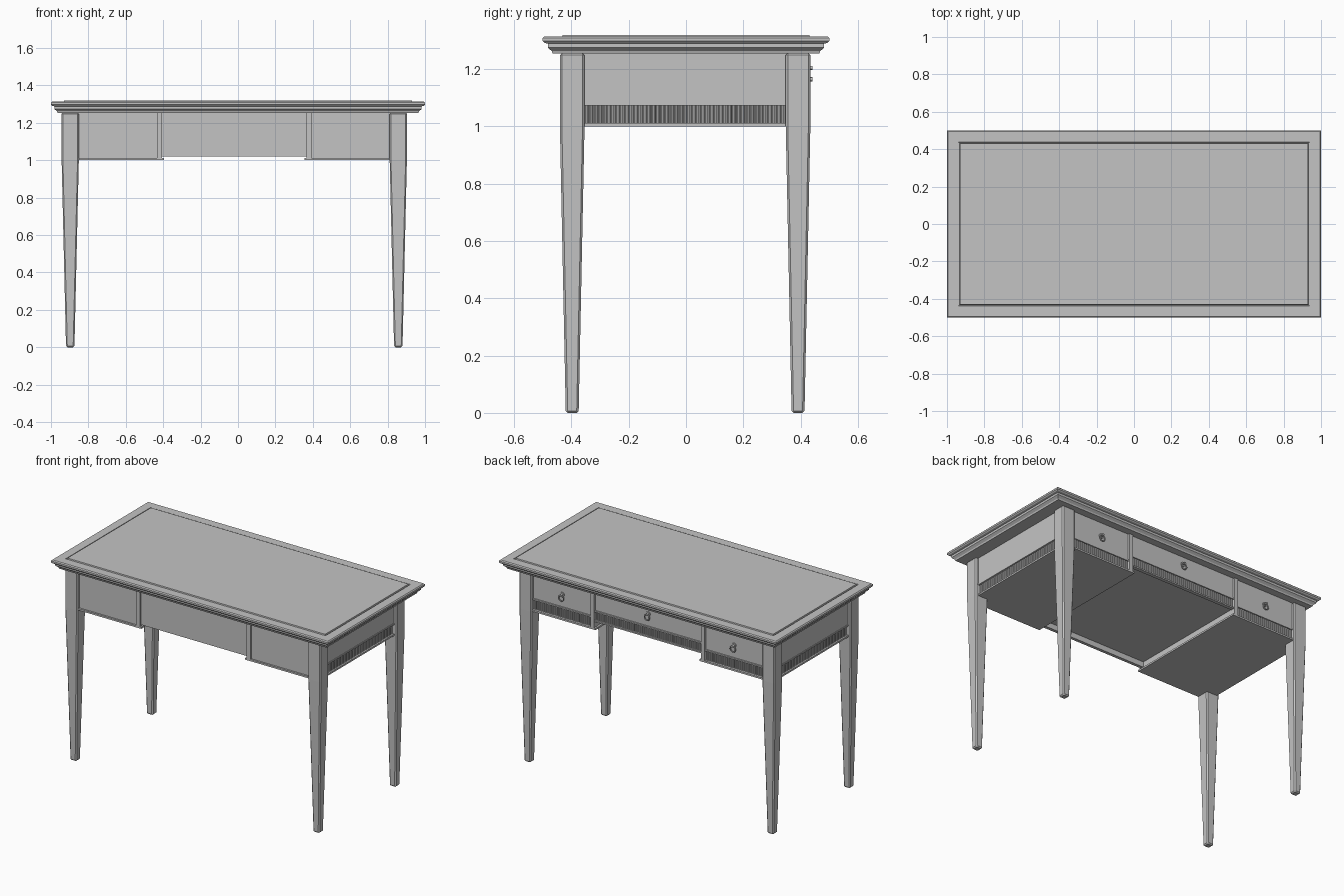
import bpy, bmesh, math
from mathutils import Matrix, Vector

cube = bpy.data.objects.get("Cube")
if cube:
    bpy.data.objects.remove(cube, do_unlink=True)

GREY = (0.55, 0.55, 0.55, 1)
mat = bpy.data.materials.new("plain grey")
mat.use_nodes = True
mat.diffuse_color = GREY
mat.node_tree.nodes["Principled BSDF"].inputs["Base Color"].default_value = GREY

# The frame below the top sits slightly off the centre of the top
OFFSET = Vector((-0.02, -0.003, 0))
TOP = 1.255


def finish(name, bm, offset=OFFSET):
    bmesh.ops.recalc_face_normals(bm, faces=bm.faces)
    me = bpy.data.meshes.new(name)
    bm.to_mesh(me)
    bm.free()
    me.materials.append(mat)
    ob = bpy.data.objects.new(name, me)
    ob.location = offset
    bpy.context.collection.objects.link(ob)
    return ob


def box(name, x0, x1, y0, y1, z0, z1):
    bm = bmesh.new()
    m = Matrix.Translation(((x0 + x1) / 2, (y0 + y1) / 2, (z0 + z1) / 2))
    m = m @ Matrix.Diagonal((abs(x1 - x0), abs(y1 - y0), z1 - z0, 1))
    bmesh.ops.create_cube(bm, size=1, matrix=m)
    return finish(name, bm)


def loft(name, rings, cx=0, cy=0, offset=OFFSET):
    """Skin stacked rectangles given as (half x, half y, z)."""
    bm = bmesh.new()
    loops = [[bm.verts.new((cx + sx * hx, cy + sy * hy, z))
              for sx, sy in ((-1, -1), (1, -1), (1, 1), (-1, 1))]
             for hx, hy, z in rings]
    for a, b in zip(loops, loops[1:]):
        for i in range(4):
            j = (i + 1) % 4
            bm.faces.new((a[i], a[j], b[j], b[i]))
    bm.faces.new(loops[0])
    bm.faces.new(loops[-1])
    return finish(name, bm, offset)


def reeding(name, start, end, z0, z1, pitch=0.0155, radius=0.0068):
    """Row of upright reeds between two points."""
    a, b = Vector(start), Vector(end)
    n = round((b - a).length / pitch)
    bm = bmesh.new()
    for i in range(n):
        p = a.lerp(b, (i + 0.5) / n)
        bmesh.ops.create_cone(bm, cap_ends=True, segments=8, radius1=radius,
                              radius2=radius, depth=z1 - z0,
                              matrix=Matrix.Translation((p.x, p.y, (z0 + z1) / 2)))
    finish(name, bm)


def pull(name, x, y, z):
    """Round plate, knob and hanging ring."""
    bm = bmesh.new()
    turn = Matrix.Rotation(math.pi / 2, 4, 'X')
    for r, depth, dz in ((0.015, 0.006, 0.012), (0.007, 0.024, 0.012)):
        bmesh.ops.create_cone(bm, cap_ends=True, segments=16, radius1=r, radius2=r,
                              depth=depth, matrix=Matrix.Translation((x, y + depth / 2, z + dz)) @ turn)
    n, k, big, small = 20, 8, 0.018, 0.004
    grid = []
    for i in range(n):
        t = math.tau * i / n
        ring = []
        for j in range(k):
            s = math.tau * j / k
            r = big + small * math.cos(s)
            ring.append(bm.verts.new((x + r * math.cos(t), y + 0.014 + small * math.sin(s),
                                      z - 0.008 + r * math.sin(t))))
        grid.append(ring)
    for i in range(n):
        for j in range(k):
            a, b = grid[i], grid[(i + 1) % n]
            bm.faces.new((a[j], b[j], b[(j + 1) % k], a[(j + 1) % k]))
    ob = finish(name, bm)
    for p in ob.data.polygons:
        p.use_smooth = len(p.vertices) == 4


# Moulded top with a grooved inner panel
steps = [(0.035, 1.253), (0.032, 1.262), (0.018, 1.274), (0.018, 1.288),
         (0.006, 1.291), (0, 1.297), (0, 1.308), (0.006, 1.314), (0.062, 1.314),
         (0.063, 1.308), (0.068, 1.308), (0.07, 1.318)]
loft("table_top", [(1 - d, 0.5 - d, z) for d, z in steps], offset=Vector())

# Tapered legs with chamfered corners
for sx, side in ((-1, "right"), (1, "left")):
    for sy, end in ((-1, "front"), (1, "back")):
        leg = loft(f"{end}_{side}_leg",
                   [(0.0225, 0.0225, 0), (0.046, 0.043, 1.0), (0.046, 0.043, TOP)],
                   sx * 0.877, sy * 0.394)
        bev = leg.modifiers.new("chamfer", 'BEVEL')
        bev.width = 0.007
        bev.segments = 1
        bev.limit_method = 'ANGLE'
        bev.angle_limit = math.radians(60)

# Side cabinets
for s, side in ((-1, "right"), (1, "left")):
    box(side + "_cabinet", s * 0.388, s * 0.885, -0.405, 0.405, 1.002, TOP)
    box(side + "_bottom_board", s * 0.375, s * 0.905, -0.43, 0.43, 1.0, 1.011)
    box(side + "_front_panel", s * 0.40, s * 0.84, -0.418, -0.40, 1.005, TOP)
    # End apron with reeded band
    box(side + "_end_apron", s * 0.88, s * 0.902, -0.36, 0.36, 1.08, TOP)
    box(side + "_end_bead", s * 0.88, s * 0.906, -0.36, 0.36, 1.072, 1.081)
    reeding(side + "_end_reeding", (s * 0.889, -0.351, 0), (s * 0.889, 0.351, 0), 1.008, 1.076)
    # Stiles between cabinet and centre, front and back
    for sy, end in ((-1, "front"), (1, "back")):
        box(f"{side}_{end}_stile", s * 0.386, s * 0.412, sy * 0.40, sy * 0.43, 1.005, TOP)
    # Drawer with reeded band below
    box(side + "_drawer_front", s * 0.416, s * 0.828, 0.40, 0.42, 1.084, TOP)
    box(side + "_drawer_bead", s * 0.41, s * 0.84, 0.40, 0.424, 1.072, 1.081)
    reeding(side + "_drawer_reeding", (s * 0.412, 0.41, 0), (s * 0.831, 0.41, 0), 1.008, 1.076)
    pull(side + "_drawer_pull", s * 0.62, 0.42, 1.152)

# Centre section, shallower than the cabinets
box("centre_case", -0.39, 0.39, -0.405, 0.405, 1.055, TOP)
box("centre_front_panel", -0.39, 0.39, -0.418, -0.398, 1.02, TOP)
box("centre_drawer_front", -0.382, 0.382, 0.40, 0.42, 1.124, TOP)
box("centre_drawer_bead", -0.39, 0.39, 0.40, 0.424, 1.112, 1.121)
box("centre_bottom_bead", -0.39, 0.39, 0.40, 0.424, 1.05, 1.059)
reeding("centre_drawer_reeding", (-0.386, 0.41, 0), (0.386, 0.41, 0), 1.056, 1.116)
pull("centre_drawer_pull", 0, 0.42, 1.192)
